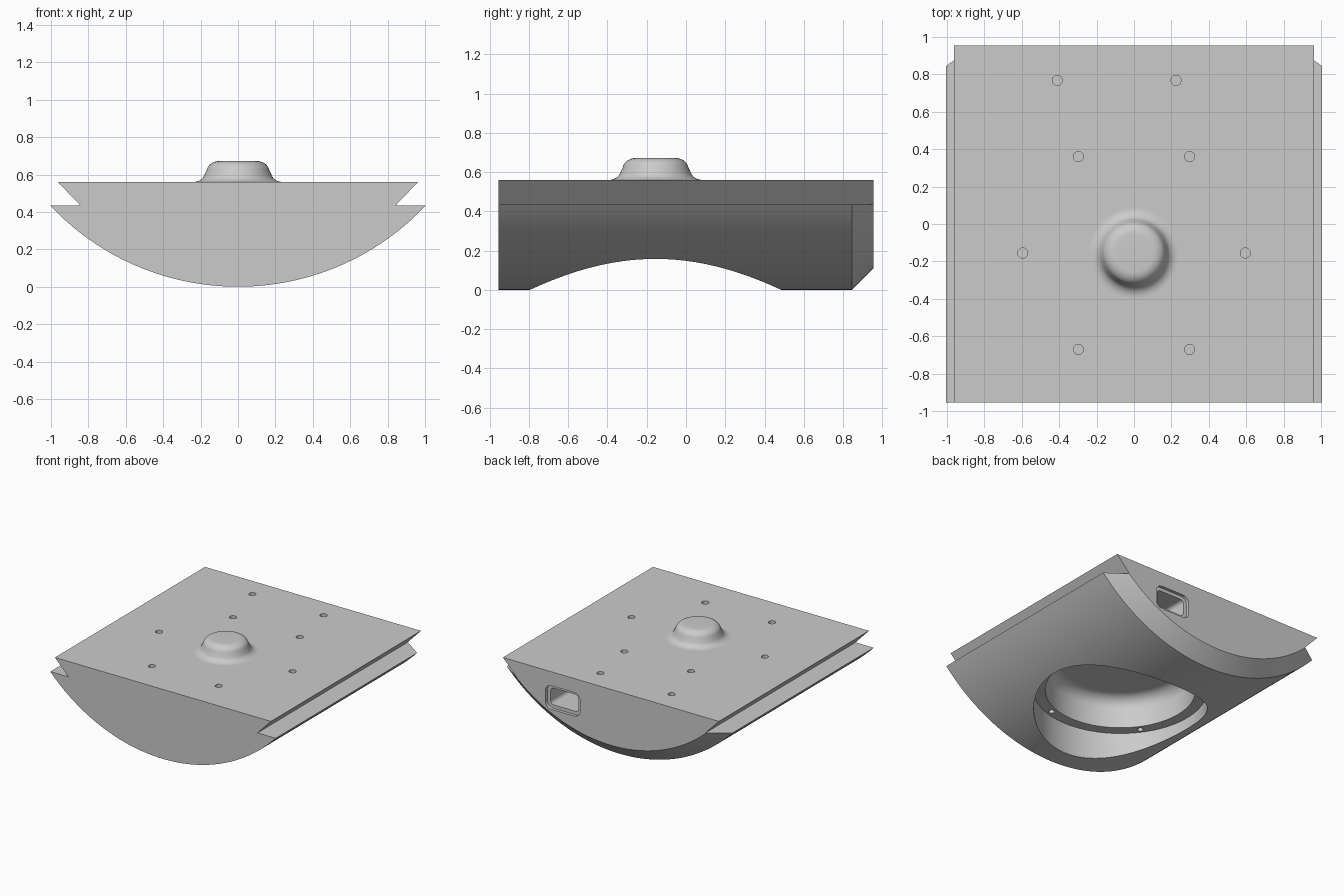
import bpy, bmesh, math
from mathutils import Vector

if "Cube" in bpy.data.objects:
    bpy.data.objects.remove(bpy.data.objects["Cube"])

R, SHELF, TOP = 1.378, 0.435, 0.56   # belly radius, groove height, top height
CY = -0.155                          # centre of bump and cavity along y


def make(name, bm):
    bmesh.ops.recalc_face_normals(bm, faces=bm.faces)
    me = bpy.data.meshes.new(name)
    bm.to_mesh(me)
    bm.free()
    ob = bpy.data.objects.new(name, me)
    bpy.context.collection.objects.link(ob)
    return ob


def loft(name, sections):
    """Skin closed sections with equal point counts and cap both ends."""
    bm = bmesh.new()
    rings = [[bm.verts.new(p) for p in s] for s in sections]
    n = len(rings[0])
    for a, b in zip(rings, rings[1:]):
        for i in range(n):
            j = (i + 1) % n
            bm.faces.new((a[i], a[j], b[j], b[i]))
    bm.faces.new(rings[0])
    bm.faces.new(rings[-1])
    return make(name, bm)


def lathe(name, profile, cx, cy, steps=96, caps=True):
    """Revolve (radius, z) points about a vertical axis."""
    sections = [[(cx + r * math.cos(2 * math.pi * i / steps),
                  cy + r * math.sin(2 * math.pi * i / steps), z)
                 for i in range(steps)] for r, z in profile]
    return loft(name, sections)


def rounded_slot(name, w, h, r, y0, y1, cx=0.43, cz=0.352):
    """Rounded rectangle in xz, extruded along y."""
    pts = []
    for k, (sx, sz) in enumerate([(1, 1), (-1, 1), (-1, -1), (1, -1)]):
        for i in range(9):
            a = math.pi / 2 * (k + i / 8)
            pts.append((cx + sx * (w / 2 - r) + r * math.cos(a),
                        cz + sz * (h / 2 - r) + r * math.sin(a)))
    return loft(name, [[(x, y, z) for x, z in pts] for y in (y0, y1)])


def cut(target, cutter):
    mod = target.modifiers.new("cut", 'BOOLEAN')
    mod.operation = 'DIFFERENCE'
    mod.solver = 'EXACT'
    mod.object = cutter
    bpy.context.view_layer.objects.active = target
    bpy.ops.object.modifier_apply(modifier=mod.name)
    bpy.data.objects.remove(cutter, do_unlink=True)


def smooth(ob):
    bpy.ops.object.select_all(action='DESELECT')
    ob.select_set(True)
    bpy.context.view_layer.objects.active = ob
    bpy.ops.object.shade_smooth_by_angle(angle=math.radians(30))


# Body: curved belly with dovetail side grooves and a chamfered back end
def section(y, radius):
    half = math.asin(math.sqrt(radius ** 2 - (R - SHELF) ** 2) / radius)
    pts = []
    for i in range(65):
        a = half * (i / 32 - 1)
        pts.append((radius * math.sin(a), y, R - radius * math.cos(a)))
    return pts + [(0.843, y, SHELF), (0.963, y, TOP), (-0.963, y, TOP), (-0.843, y, SHELF)]


body = loft("body", [section(-0.955, R), section(0.845, R), section(0.955, R - 0.11)])

# Stepped round cavity in the belly, with a filleted ceiling
fillet = [(0.455 + 0.1 * math.cos(math.pi / 2 * i / 10),
           0.40 + 0.1 * math.sin(math.pi / 2 * i / 10)) for i in range(11)]
cut(body, lathe("cavity", [(0.64, -0.1), (0.64, 0.25), (0.555, 0.25)] + fillet, 0, CY))

# Port in the back face: shallow recess and tunnel to the cavity
cut(body, rounded_slot("port_recess", 0.31, 0.19, 0.055, 0.93, 1.1))
cut(body, rounded_slot("port_tunnel", 0.25, 0.135, 0.03, 0.1, 1.1))

# Blind holes in the top: a ring of six plus two near the back
spots = [(0.595 * math.cos(math.pi * k / 3), CY + 0.595 * math.sin(math.pi * k / 3))
         for k in range(6)] + [(-0.41, 0.768), (0.225, 0.768)]
for x, y in spots:
    cut(body, lathe("top_hole", [(0.027, 0.46), (0.027, 0.7)], x, y, 24))

# Five small holes in the cavity ledge
for k in range(5):
    a = 2 * math.pi * k / 5
    cut(body, lathe("ledge_hole", [(0.022, 0.2), (0.022, 0.31)],
                    0.6 * math.cos(a), CY + 0.6 * math.sin(a), 24))
smooth(body)

# Bump on top: flared foot blending into a rounded cap
foot = [(0.24 - 0.063 * math.sin(t), TOP + 0.052 * (1 - math.cos(t)))
        for t in (math.pi / 2 * 0.85 * i / 8 for i in range(9))]
cap = [(0.10 + 0.068 * math.cos(t), 0.615 + 0.057 * math.sin(t))
       for t in (math.pi / 2 * i / 10 for i in range(1, 11))]
bump = lathe("bump", foot + cap, 0, CY, 64)
smooth(bump)
